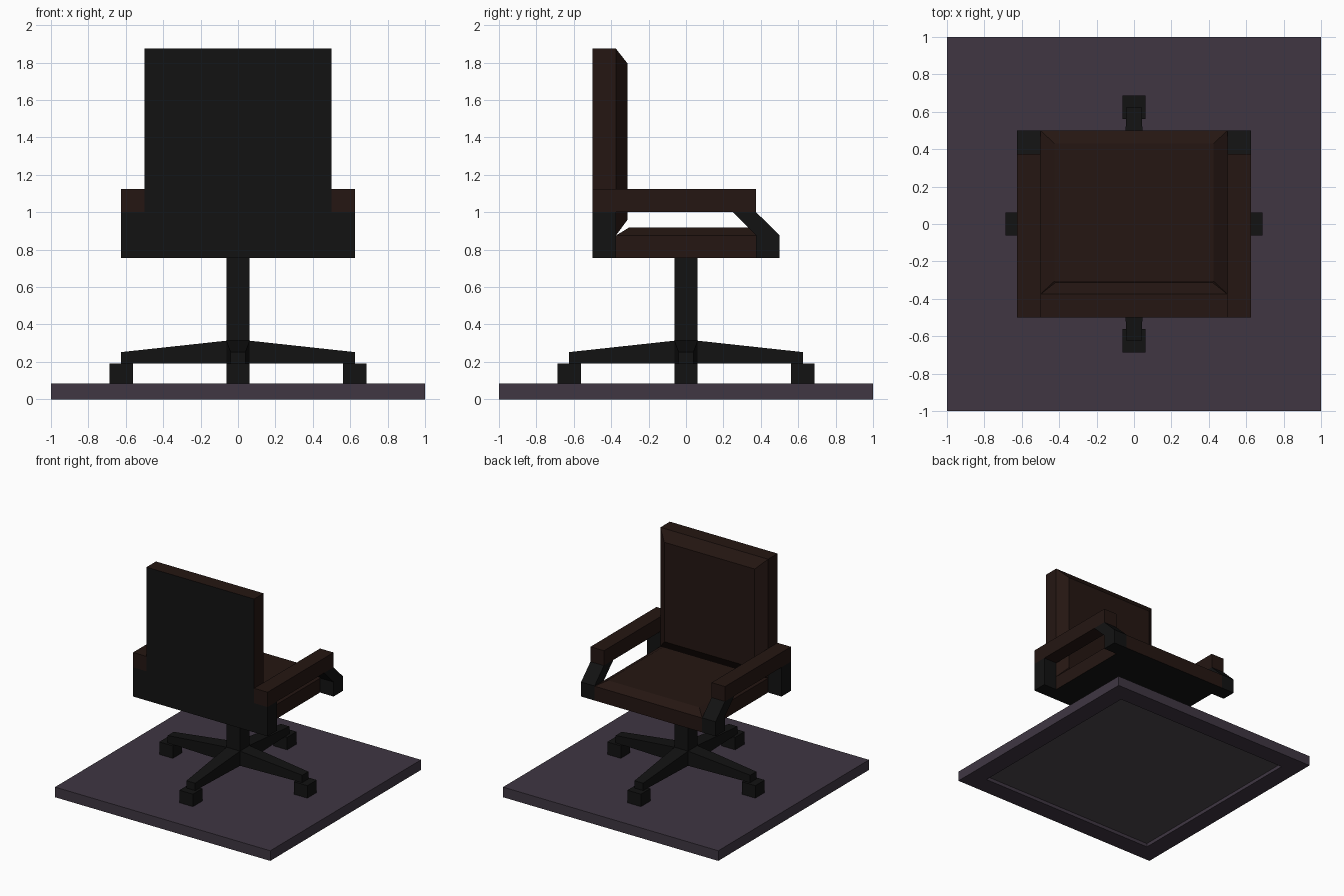
import bpy, bmesh, math
from mathutils import Matrix, Vector

if "Cube" in bpy.data.objects:
    bpy.data.objects.remove(bpy.data.objects["Cube"])


def material(name, rgb):
    m = bpy.data.materials.new(name)
    m.diffuse_color = (*rgb, 1)
    m.use_nodes = True
    m.node_tree.nodes["Principled BSDF"].inputs["Base Color"].default_value = m.diffuse_color
    return m


BLACK = material("black_plastic", (0.006, 0.006, 0.006))
BROWN = material("brown_leather", (0.018, 0.008, 0.006))
CARPET = material("carpet", (0.05, 0.037, 0.055))
UNDER = material("carpet_underside", (0.075, 0.065, 0.075))


def finish(name, bm, mats):
    bmesh.ops.recalc_face_normals(bm, faces=bm.faces[:])
    me = bpy.data.meshes.new(name)
    bm.to_mesh(me)
    bm.free()
    for m in mats:
        me.materials.append(m)
    ob = bpy.data.objects.new(name, me)
    bpy.context.collection.objects.link(ob)
    return ob


def loft(name, axis, sections, mat, cap_mat=None, angle=0):
    """Join rectangles (level, u0, u1, v0, v1) stacked along one axis; cap_mat colours the first cap."""
    bm = bmesh.new()
    rings = []
    for t, u0, u1, v0, v1 in sections:
        ring = []
        for u, v in ((u0, v0), (u1, v0), (u1, v1), (u0, v1)):
            p = {"x": (t, u, v), "y": (u, t, v), "z": (u, v, t)}[axis]
            ring.append(bm.verts.new(p))
        rings.append(ring)
    first = bm.faces.new(rings[0])
    if cap_mat:
        first.material_index = 1
    bm.faces.new(rings[-1])
    for a, b in zip(rings, rings[1:]):
        for i in range(4):
            j = (i + 1) % 4
            bm.faces.new((a[i], a[j], b[j], b[i]))
    bm.transform(Matrix.Rotation(angle, 4, "Z"))
    return finish(name, bm, [mat, cap_mat] if cap_mat else [mat])


def prism(name, profile, x0, x1, mat):
    """Extrude a y-z outline from x0 to x1."""
    bm = bmesh.new()
    face = bm.faces.new([bm.verts.new((x0, y, z)) for y, z in profile])
    out = bmesh.ops.extrude_face_region(bm, geom=[face])
    verts = [g for g in out["geom"] if isinstance(g, bmesh.types.BMVert)]
    bmesh.ops.translate(bm, verts=verts, vec=Vector((x1 - x0, 0, 0)))
    return finish(name, bm, [mat])


# floor tile with a shallow recess underneath
loft("floor_tile", "z", [(0.03, -0.84, 0.84, -0.84, 0.84), (0, -0.84, 0.84, -0.84, 0.84),
                         (0, -1, 1, -1, 1), (0.085, -1, 1, -1, 1)], CARPET, UNDER)

# four tapered legs with caster blocks
for i in range(4):
    a = i * math.pi / 2
    loft(f"base_leg_{i + 1}", "x", [(0, -0.0625, 0.0625, 0.19, 0.315),
                                    (0.0625, -0.0625, 0.0625, 0.19, 0.313),
                                    (0.625, -0.04, 0.04, 0.19, 0.252)], BLACK, angle=a)
    loft(f"caster_{i + 1}", "z", [(0.085, 0.5625, 0.6875, -0.0625, 0.0625),
                                  (0.19, 0.5625, 0.6875, -0.0625, 0.0625)], BLACK, angle=a)

# central column
r = 0.0625
loft("column", "z", [(0.19, -r, r, -r, r), (0.755, -r, r, -r, r)], BLACK)

# seat cushion with black underside
loft("seat", "z", [(0.755, -0.5, 0.5, -0.375, 0.5), (0.875, -0.5, 0.5, -0.375, 0.5),
                   (0.918, -0.425, 0.425, -0.305, 0.43)], BROWN, BLACK)

# lower frame joining the seat to the backrest
loft("rear_frame", "z", [(0.755, -0.5, 0.5, -0.5, -0.375),
                         (0.875, -0.5, 0.5, -0.5, -0.375)], BLACK)

# backrest with black rear face and chamfered front
loft("backrest", "y", [(-0.5, -0.5, 0.5, 0.875, 1.875), (-0.375, -0.5, 0.5, 0.875, 1.875),
                       (-0.3125, -0.42, 0.42, 0.96, 1.795)], BROWN, BLACK)

# armrests with straight rear posts and bent front posts
for side, s in (("left", -1), ("right", 1)):
    x0, x1 = s * 0.5, s * 0.625
    prism(f"armrest_{side}", [(-0.5, 1.0), (0.375, 1.0), (0.375, 1.125), (-0.5, 1.125)],
          x0, x1, BROWN)
    prism(f"rear_post_{side}", [(-0.5, 0.755), (-0.375, 0.755), (-0.375, 1.0), (-0.5, 1.0)],
          x0, x1, BLACK)
    prism(f"front_post_{side}", [(0.375, 0.755), (0.5, 0.755), (0.5, 0.877), (0.375, 1.0),
                                 (0.25, 1.0), (0.375, 0.877)], x0, x1, BLACK)
